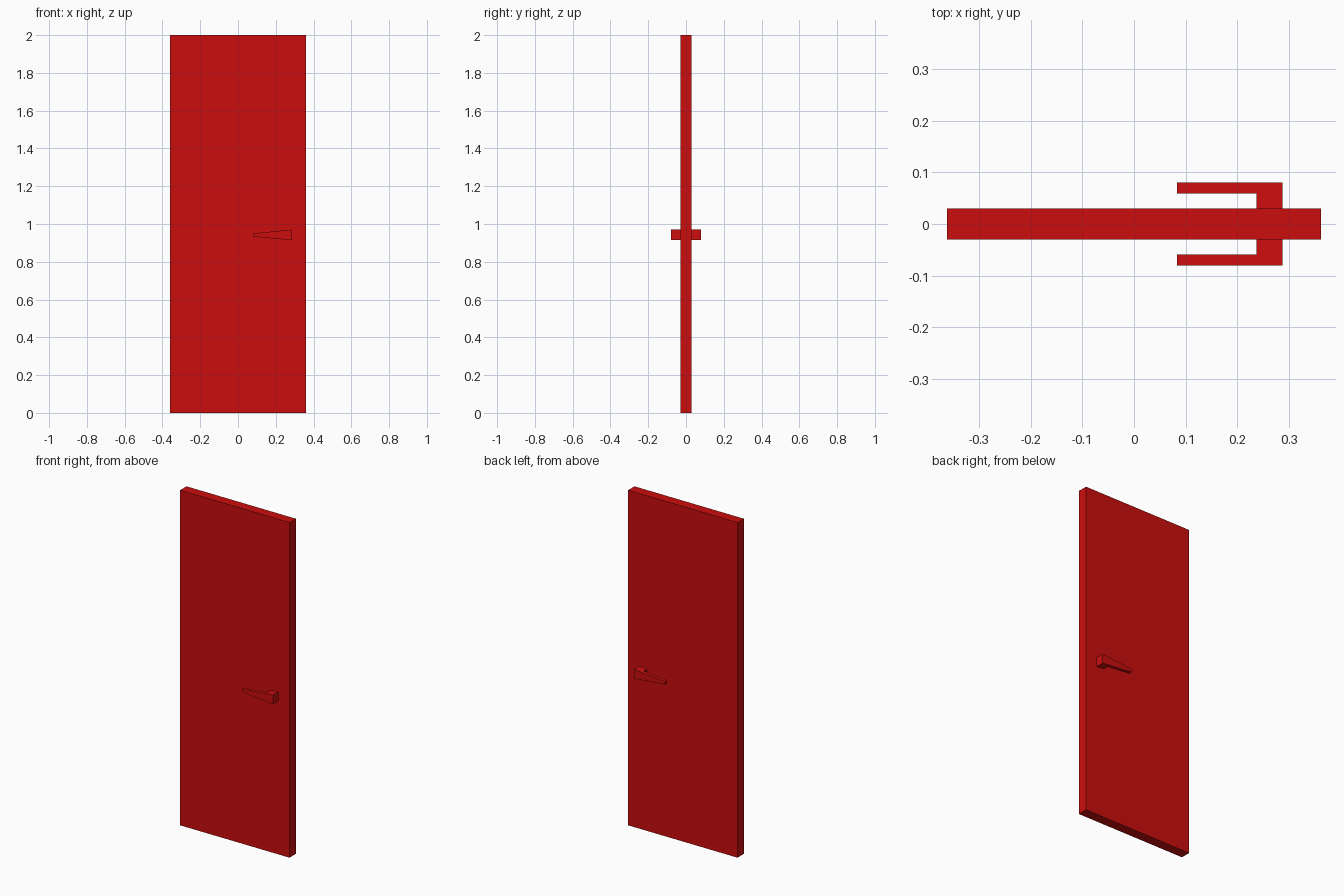
import bpy
import bmesh

cube = bpy.data.objects.get("Cube")
if cube:
    bpy.data.objects.remove(cube, do_unlink=True)

red = bpy.data.materials.new("red_paint")
red.use_nodes = True
red.diffuse_color = (0.6, 0.004, 0.004, 1)
red.node_tree.nodes["Principled BSDF"].inputs["Base Color"].default_value = red.diffuse_color


def prism(name, outline, bottom, top):
    """Raise a plan outline between two heights, each a function of x."""
    bm = bmesh.new()
    low = [bm.verts.new((x, y, bottom(x))) for x, y in outline]
    high = [bm.verts.new((x, y, top(x))) for x, y in outline]
    bm.faces.new(low)
    bm.faces.new(high)
    for i in range(len(outline)):
        j = (i + 1) % len(outline)
        bm.faces.new((low[i], low[j], high[j], high[i]))
    bmesh.ops.recalc_face_normals(bm, faces=bm.faces)
    mesh = bpy.data.meshes.new(name)
    bm.to_mesh(mesh)
    bm.free()
    mesh.materials.append(red)
    obj = bpy.data.objects.new(name, mesh)
    bpy.context.collection.objects.link(obj)


# Door slab
half_w, half_t = 0.361, 0.03
prism("door_panel",
      [(-half_w, -half_t), (half_w, -half_t), (half_w, half_t), (-half_w, half_t)],
      lambda x: 0, lambda x: 2)

# L-shaped lever handles, tapering towards the tip, one on each face
tip, neck, end = 0.083, 0.237, 0.287
inner, outer = 0.059, 0.08


def half_height(x):
    return 0.009 + 0.019 * (x - tip) / (end - tip)


for name, side in (("front_handle", -1), ("back_handle", 1)):
    plan = [(tip, outer), (end, outer), (end, half_t),
            (neck, half_t), (neck, inner), (tip, inner)]
    prism(name, [(x, side * y) for x, y in plan],
          lambda x: 0.942 - half_height(x), lambda x: 0.942 + half_height(x))
